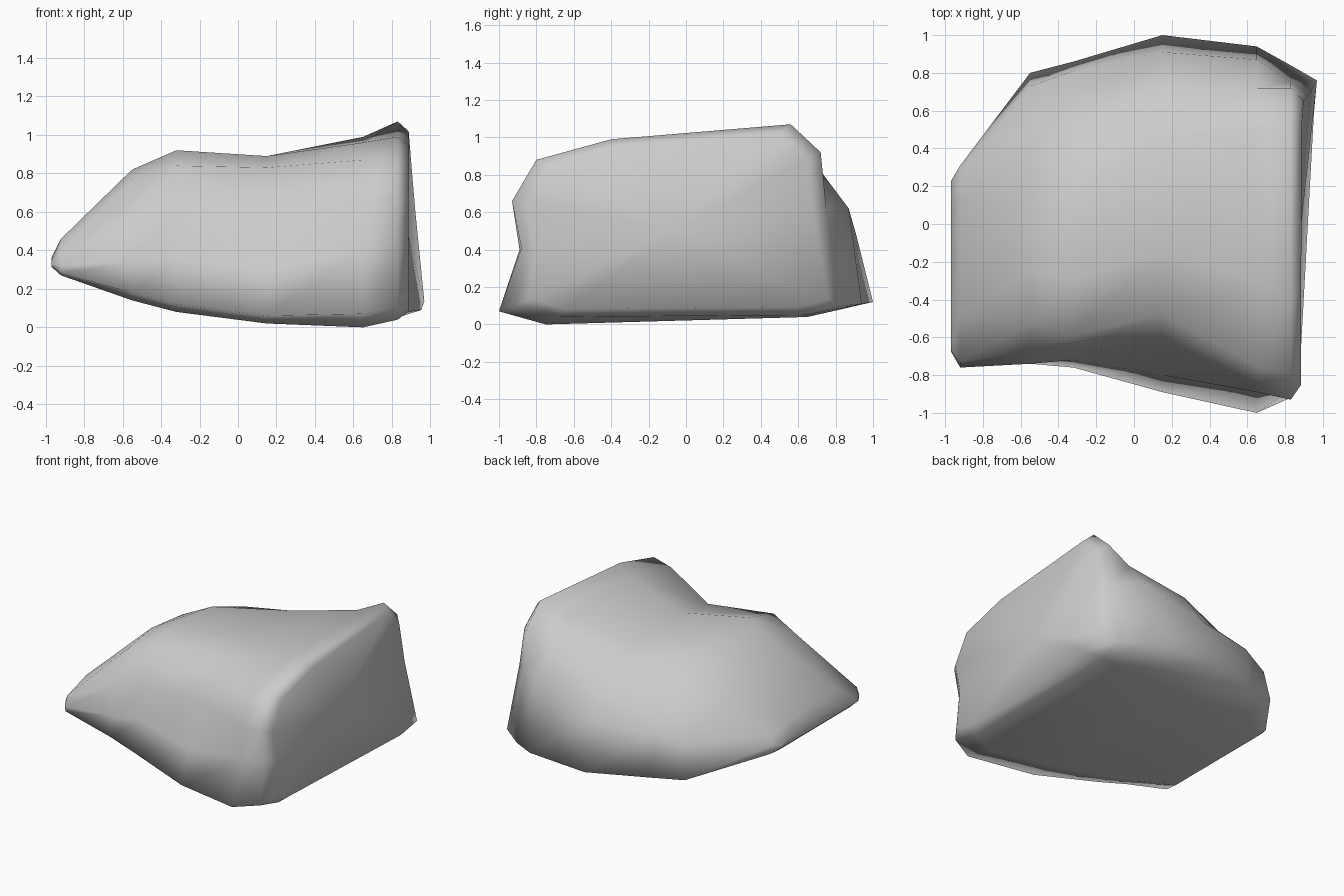
import bpy, bmesh

if "Cube" in bpy.data.objects:
    bpy.data.objects.remove(bpy.data.objects["Cube"])

# Cross-sections along x: bottom, front (4 points), top (2), back (3), bottom
sections = {
    -0.92: [(-.65, .27), (-.75, .28), (-.76, .32), (-.73, .39), (-.50, .46),
            (-.20, .46), (.12, .45), (.26, .41), (.31, .34), (.31, .28), (.20, .27)],
    -0.55: [(-.60, .14), (-.74, .18), (-.74, .34), (-.68, .54), (-.53, .77),
            (-.25, .82), (.12, .78), (.45, .65), (.73, .42), (.80, .17), (.60, .14)],
    -0.32: [(-.60, .08), (-.76, .12), (-.72, .36), (-.67, .60), (-.59, .84),
            (-.30, .92), (.15, .89), (.52, .75), (.81, .48), (.86, .15), (.60, .10)],
    0.15: [(-.65, .02), (-.89, .06), (-.80, .30), (-.64, .60), (-.48, .83),
           (-.15, .89), (.45, .87), (.72, .75), (.91, .48), (1.0, .12), (.65, .05)],
    0.65: [(-.75, .00), (-1.0, .07), (-.89, .40), (-.89, .65), (-.75, .87),
           (-.30, .96), (.50, .99), (.72, .82), (.87, .62), (.94, .11), (.65, .04)],
    0.83: [(-.70, .04), (-.92, .10), (-.88, .41), (-.93, .66), (-.80, .88),
           (-.40, .99), (.56, 1.07), (.72, .92), (.75, .62), (.84, .10), (.65, .05)],
}


def inset(points, cy, cz, fy, fz):
    return [(cy + (y - cy) * fy, cz + (z - cz) * fz) for y, z in points]


rings = [[(x, y, z) for y, z in pts] for x, pts in sections.items()]
profiles = list(sections.values())

# Narrow left edge and slightly skewed right face
tip = [(-.97, y, z) for y, z in inset(profiles[0], -.22, .33, .84, .25)]
cap = [(.885 + .12 * max(y, 0) * (1.05 - z), y, z)
       for y, z in inset(profiles[-1], -.05, .5, .91, .91)]
rings = [tip] + rings + [cap]

bm = bmesh.new()
loops = [[bm.verts.new(p) for p in ring] for ring in rings]
n = len(loops[0])
for a, b in zip(loops, loops[1:]):
    for i in range(n):
        j = (i + 1) % n
        bm.faces.new((a[i], a[j], b[j], b[i]))
bm.faces.new(loops[0])
centre = bm.verts.new((.88, -.05, .5))
for i in range(n):
    bm.faces.new((loops[-1][i], loops[-1][(i + 1) % n], centre))
bmesh.ops.recalc_face_normals(bm, faces=bm.faces)

# Boulder
mesh = bpy.data.meshes.new("boulder")
bm.to_mesh(mesh)
bm.free()
rock = bpy.data.objects.new("boulder", mesh)
bpy.context.collection.objects.link(rock)
for poly in mesh.polygons:
    poly.use_smooth = True
